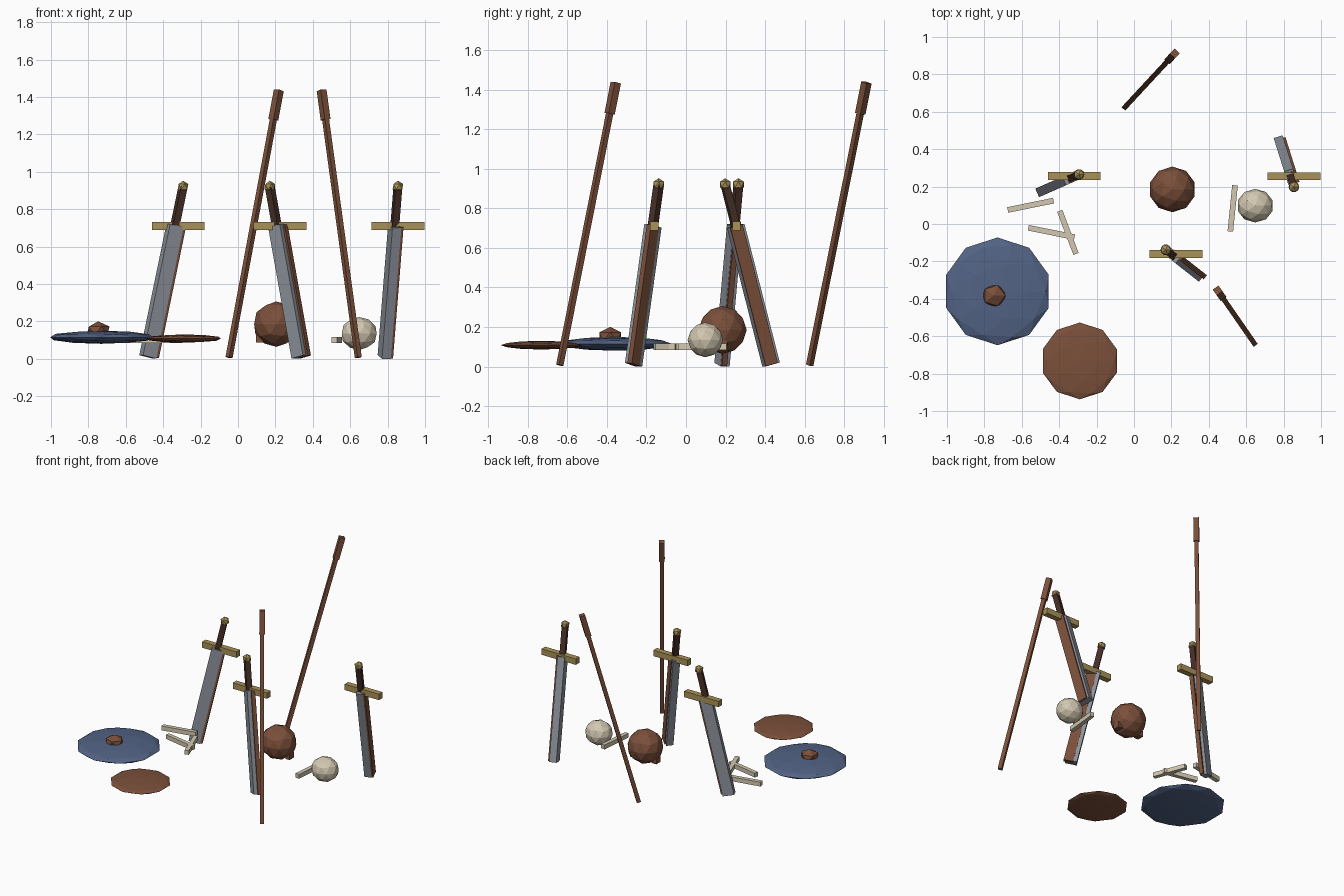
import bpy, bmesh
from mathutils import Vector, Matrix

if "Cube" in bpy.data.objects:
    bpy.data.objects.remove(bpy.data.objects["Cube"])


def material(name, rgb):
    m = bpy.data.materials.new(name)
    m.diffuse_color = (*rgb, 1)
    m.use_nodes = True
    m.node_tree.nodes["Principled BSDF"].inputs["Base Color"].default_value = m.diffuse_color
    return m


STEEL = material("steel grey", (0.27, 0.295, 0.335))
WOOD = material("reddish brown", (0.20, 0.08, 0.043))
DARK = material("dark leather", (0.06, 0.028, 0.019))
BRASS = material("dull brass", (0.40, 0.29, 0.10))
BLUE = material("slate blue", (0.085, 0.125, 0.235))
BONE = material("bone", (0.65, 0.58, 0.44))


def finish(name, bm, mat):
    me = bpy.data.meshes.new(name)
    bm.to_mesh(me)
    bm.free()
    me.materials.append(mat)
    ob = bpy.data.objects.new(name, me)
    bpy.context.collection.objects.link(ob)
    return ob


def box(name, centre, size, mat):
    bm = bmesh.new()
    bmesh.ops.create_cube(bm, size=1, matrix=Matrix.Translation(centre) @ Matrix.Diagonal((*size, 1)))
    return finish(name, bm, mat)


def beam(name, p, q, width, depth, mat):
    """Box from p to q; depth lies in the vertical plane of the beam."""
    p, q = Vector(p), Vector(q)
    d = q - p
    rot = d.to_track_quat('Z', 'Y').to_matrix().to_4x4()
    bm = bmesh.new()
    bmesh.ops.create_cube(bm, size=1, matrix=Matrix.Translation((p + q) / 2) @ rot
                          @ Matrix.Diagonal((width, depth, d.length, 1)))
    return finish(name, bm, mat)


def ball(name, centre, radii, mat, detail=2):
    bm = bmesh.new()
    bmesh.ops.create_icosphere(bm, subdivisions=detail, radius=1,
                               matrix=Matrix.Translation(centre) @ Matrix.Diagonal((*radii, 1)))
    return finish(name, bm, mat)


# Swords stuck in the ground: tip, guard centre, pommel
swords = [
    ((-0.482, 0.182, 0.010), (-0.32, 0.257, 0.71), (-0.294, 0.265, 0.92)),
    ((0.332, -0.265, 0.010), (0.225, -0.16, 0.71), (0.17, -0.138, 0.92)),
    ((0.782, 0.43, 0.010), (0.855, 0.255, 0.71), (0.855, 0.198, 0.92)),
]
for i, (tip, guard, pommel) in enumerate(swords, 1):
    top = Vector(tip).lerp(Vector(pommel), 0.77)
    shift = Vector((0.024, 0, 0))
    beam(f"sword_blade_{i}", tip, top, 0.05, 0.08, STEEL)
    beam(f"sword_scabbard_strip_{i}", Vector(tip) + shift, top + shift, 0.028, 0.066, WOOD)
    box(f"sword_guard_{i}", guard, (0.282, 0.042, 0.044), BRASS)
    beam(f"sword_grip_{i}", top, pommel, 0.038, 0.038, DARK)
    ball(f"sword_pommel_{i}", pommel, (0.032,) * 3, BRASS, 1)

# Leaning staves with thicker heads
staves = [((-0.048, 0.625, 0.007), (0.218, 0.912, 1.435)),
          ((0.643, -0.638, 0.007), (0.447, -0.355, 1.435))]
for i, (foot, tip) in enumerate(staves, 1):
    beam(f"staff_{i}", foot, tip, 0.027, 0.027, WOOD)
    beam(f"staff_head_{i}", Vector(foot).lerp(Vector(tip), 0.89), tip, 0.038, 0.038, WOOD)

# Round shields lying flat
ball("blue_shield", (-0.73, -0.36, 0.115), (0.288, 0.288, 0.035), BLUE)
ball("shield_boss", (-0.748, -0.383, 0.15), (0.068, 0.065, 0.05), WOOD, 1)
ball("brown_shield", (-0.29, -0.732, 0.108), (0.208, 0.205, 0.022), WOOD)

# Helmet with cheek guards
ball("helmet", (0.205, 0.185, 0.185), (0.125, 0.122, 0.121), WOOD)
for side in (-1, 1):
    box("helmet_cheek_guard", (0.205 + side * 0.09, 0.185, 0.11), (0.035, 0.05, 0.045), WOOD)

# Skull and scattered bones
ball("skull", (0.648, 0.098, 0.135), (0.098, 0.09, 0.088), BONE)
bones = [((-0.675, 0.075), (-0.43, 0.125)), ((-0.565, -0.02), (-0.318, -0.07)),
         ((-0.397, 0.07), (-0.31, -0.16)), ((0.54, 0.207), (0.515, -0.04))]
for i, (a, b) in enumerate(bones, 1):
    beam(f"bone_{i}", (*a, 0.1), (*b, 0.1), 0.03, 0.032, BONE)
